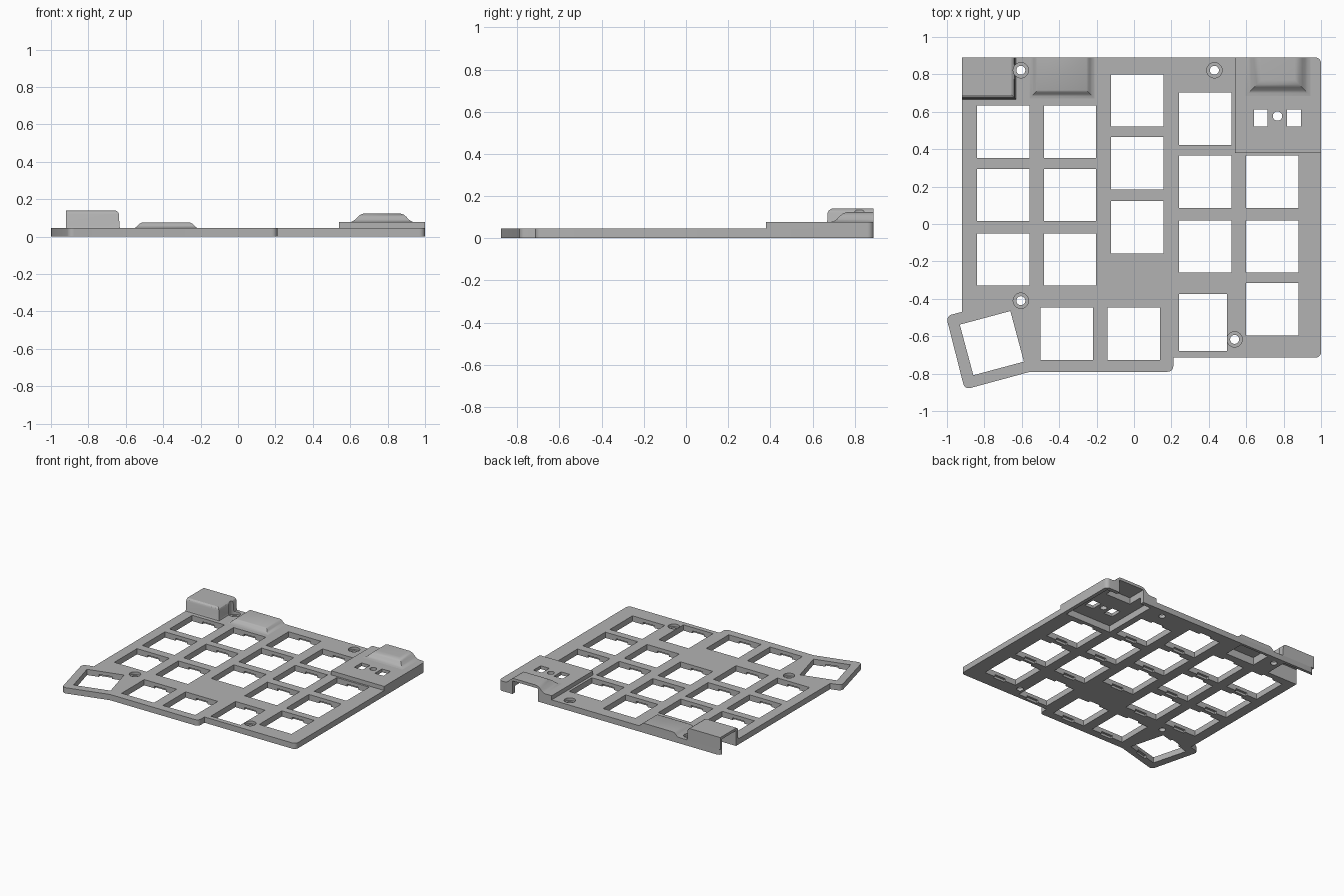
import bpy, bmesh, math
from mathutils import Matrix, Vector

cube = bpy.data.objects.get("Cube")
if cube:
    bpy.data.objects.remove(cube, do_unlink=True)

grey = bpy.data.materials.new("matte grey")
grey.use_nodes = True
colour = (0.45, 0.45, 0.45, 1)
grey.diffuse_color = colour
grey.node_tree.nodes["Principled BSDF"].inputs["Base Color"].default_value = colour

BACK = 0.89
T = 0.045       # plate thickness
KEY = 0.28      # key opening


def finish(bm, name, helper=False):
    bmesh.ops.recalc_face_normals(bm, faces=bm.faces)
    mesh = bpy.data.meshes.new(name)
    bm.to_mesh(mesh)
    bm.free()
    ob = bpy.data.objects.new(name, mesh)
    bpy.context.collection.objects.link(ob)
    mesh.materials.append(grey)
    if helper:
        ob.hide_render = True
        ob.hide_viewport = True
        ob.display_type = 'WIRE'
    return ob


def slab(points, z0, z1, rounded=(), radius=0.03):
    """Extruded outline with the listed corners rounded."""
    bm = bmesh.new()
    base = [bm.verts.new((x, y, z0)) for x, y in points]
    top = [bm.verts.new((x, y, z1)) for x, y in points]
    n = len(points)
    bm.faces.new(base)
    bm.faces.new(top)
    for i in range(n):
        j = (i + 1) % n
        bm.faces.new((base[i], base[j], top[j], top[i]))
    edges = [bm.edges.get((base[i], top[i])) for i in rounded]
    if edges:
        bmesh.ops.bevel(bm, geom=edges, offset=radius, segments=5,
                        affect='EDGES', profile=0.5)
    return bm


def rect(x0, x1, y0, y1):
    return [(x0, y0), (x1, y0), (x1, y1), (x0, y1)]


def loft(name, x0, x1, y0, rings, left_fixed=False):
    """Stacked rectangles, each (inset, height), all flush with the back edge."""
    bm = bmesh.new()
    loops = []
    for inset, z in rings:
        xa = x0 if left_fixed else x0 + inset
        loops.append([bm.verts.new((x, y, z))
                      for x, y in rect(xa, x1 - inset, y0 + inset, BACK)])
    bm.faces.new(loops[0])
    bm.faces.new(loops[-1])
    for a, b in zip(loops, loops[1:]):
        for i in range(4):
            j = (i + 1) % 4
            bm.faces.new((a[i], a[j], b[j], b[i]))
    return finish(bm, name)


def box(bm, x0, x1, y0, y1, z0, z1, spin=0):
    centre = Vector(((x0 + x1) / 2, (y0 + y1) / 2, (z0 + z1) / 2))
    m = (Matrix.Translation(centre) @ Matrix.Rotation(spin, 4, 'Z')
         @ Matrix.Diagonal((x1 - x0, y1 - y0, z1 - z0, 1)))
    bmesh.ops.create_cube(bm, size=1, matrix=m)


def pin(bm, x, y, r, z0, z1):
    bmesh.ops.create_cone(bm, cap_ends=True, segments=32, radius1=r, radius2=r,
                          depth=z1 - z0, matrix=Matrix.Translation((x, y, (z0 + z1) / 2)))


def cut(ob, *cutters):
    for c in cutters:
        mod = ob.modifiers.new(c.name, 'BOOLEAN')
        mod.operation = 'DIFFERENCE'
        mod.solver = 'EXACT'
        mod.object = c


# Main plate with the turned thumb corner
outline = [(-0.92, BACK), (-0.92, -0.47), (-1.005, -0.492), (-0.905, -0.885),
           (-0.555, -0.79), (0.21, -0.79), (0.21, -0.715), (1, -0.715), (1, BACK)]
plate = finish(slab(outline, 0, T, rounded=(0, 2, 3, 5, 7, 8)), "plate")

# Raised cover over the controller corner, and the three humps along the back
cover = finish(slab(rect(0.54, 1, 0.38, BACK), T, 0.077, rounded=(2,)), "controller_cover")
port_hump = loft("port_hump", 0.595, 0.945, 0.685,
                 [(0, 0.077), (0.015, 0.08), (0.03, 0.09), (0.045, 0.106),
                  (0.06, 0.118), (0.075, 0.123), (0.085, 0.124)])
low_hump = loft("low_hump", -0.56, -0.21, 0.67,
                [(0, T), (0.012, 0.048), (0.025, 0.06), (0.035, 0.07), (0.045, 0.075)])
jack_hump = loft("jack_hump", -0.92, -0.63, 0.665,
                 [(0, T), (0.004, 0.055), (0.006, 0.12), (0.012, 0.132), (0.025, 0.14)],
                 left_fixed=True)

# Key openings, one entry per column: centre x and the centre heights
columns = [(-0.70, (0.493, 0.155, -0.19)), (-0.342, (0.493, 0.155, -0.19)),
           (0.018, (0.66, 0.325, -0.018)), (0.38, (0.562, 0.225, -0.12)),
           (0.74, (0.225, -0.12, -0.455)), (-0.36, (-0.586,)), (-0.002, (-0.586,))]
keys = [(x, y, 0) for x, ys in columns for y in ys]
keys.append((-0.76, -0.637, math.radians(15)))
holes, notches = bmesh.new(), bmesh.new()
h = KEY / 2
for x, y, spin in keys:
    box(holes, x - h, x + h, y - h, y + h, -0.1, 0.3, spin)
    box(notches, x - 0.05, x + 0.05, y - h - 0.018, y + h + 0.018, -0.1, 0.018, spin)
box(holes, 0.24, 0.497, -0.678, -0.375, -0.1, 0.3)
box(notches, 0.32, 0.42, -0.696, -0.357, -0.1, 0.018)
key_cutter = finish(holes, "key_cutter", True)
notch_cutter = finish(notches, "clip_notch_cutter", True)

# Screw holes with a countersunk seat
bores, seats = bmesh.new(), bmesh.new()
for x, y in [(-0.605, 0.822), (0.43, 0.822), (-0.605, -0.41), (0.538, -0.617)]:
    pin(bores, x, y, 0.024, -0.1, 0.3)
    pin(seats, x, y, 0.041, 0.024, 0.3)
bore_cutter = finish(bores, "screw_bore_cutter", True)
seat_cutter = finish(seats, "screw_seat_cutter", True)

# Pockets underneath, open at the back for the port and at the side for the jack
pockets = bmesh.new()
box(pockets, 0.57, 0.97, 0.41, 0.86, -0.1, 0.052)
box(pockets, -0.51, -0.26, 0.71, 0.87, -0.1, 0.06)
box(pockets, -1.1, -0.66, 0.695, 0.868, -0.1, 0.12)
pocket_cutter = finish(pockets, "pocket_cutter", True)
port = bmesh.new()
box(port, 0.66, 0.88, 0.74, 1.0, -0.1, 0.102)
port_cutter = finish(port, "port_cutter", True)

# Two button windows and an indicator hole in the cover
windows = bmesh.new()
for x in (0.678, 0.856):
    box(windows, x - 0.037, x + 0.037, 0.522, 0.612, 0.01, 0.2)
pin(windows, 0.767, 0.577, 0.025, 0.01, 0.2)
window_cutter = finish(windows, "window_cutter", True)

cut(plate, pocket_cutter, port_cutter, key_cutter, notch_cutter, bore_cutter, seat_cutter)
cut(cover, pocket_cutter, port_cutter, window_cutter)
cut(port_hump, port_cutter)
cut(low_hump, pocket_cutter, seat_cutter)
cut(jack_hump, pocket_cutter, seat_cutter)

# Apply the cuts and smooth the rounded edges
bpy.context.view_layer.update()
for ob in (plate, cover, port_hump, low_hump, jack_hump):
    bpy.ops.object.select_all(action='DESELECT')
    ob.select_set(True)
    bpy.context.view_layer.objects.active = ob
    for name in [m.name for m in ob.modifiers]:
        bpy.ops.object.modifier_apply(modifier=name)
    bpy.ops.object.shade_smooth_by_angle(angle=math.radians(30))

for c in (key_cutter, notch_cutter, bore_cutter, seat_cutter,
          pocket_cutter, port_cutter, window_cutter):
    bpy.data.objects.remove(c, do_unlink=True)
